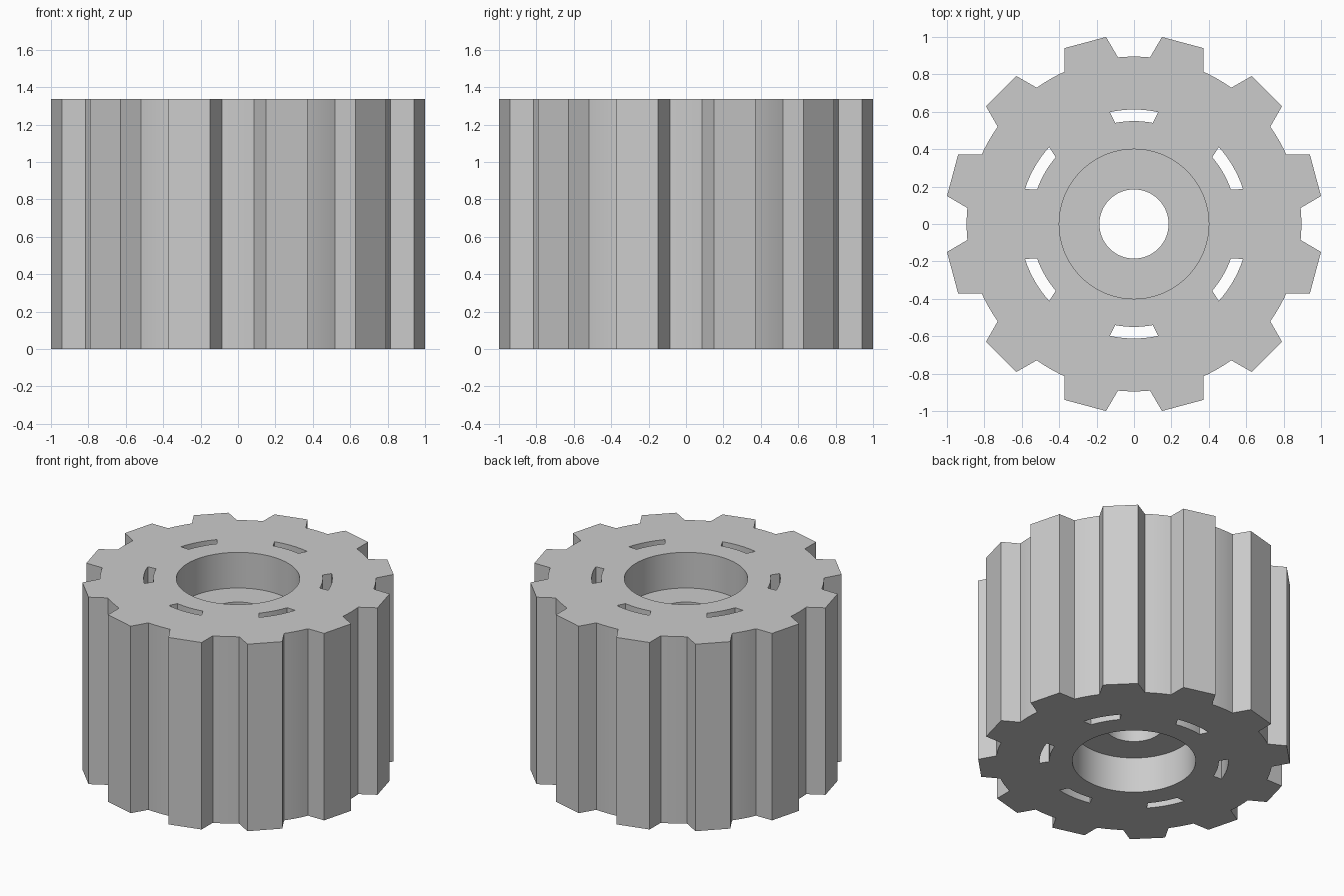
import bpy
import bmesh
from math import sin, cos, radians

cube = bpy.data.objects.get("Cube")
if cube:
    bpy.data.objects.remove(cube, do_unlink=True)

HEIGHT, RECESS = 1.338, 0.255
TEETH, SLOTS = 12, 6
TIP_R, ROOT_R = 1.011, 0.895
RECESS_R, BORE_R = 0.4, 0.185


def polar(r, deg):
    return r * cos(radians(deg)), r * sin(radians(deg))


def arc(r, start, end, steps):
    return [polar(r, start + (end - start) * i / steps) for i in range(steps + 1)]


def circle(r, steps=72):
    return arc(r, 0, 360, steps)[:-1]


def gear_outline():
    pts = []
    for i in range(TEETH):
        mid = 360 / TEETH * (i + 0.5)
        pts += arc(TIP_R, mid - 6.5, mid + 6.5, 1)       # flat tooth tip
        pts += arc(ROOT_R, mid + 9.5, mid + 20.5, 6)     # curved gap
    return pts


def slot_outline(mid):
    return arc(0.612, mid - 12.2, mid + 12.2, 8) + arc(0.55, mid + 10.5, mid - 10.5, 8)


bm = bmesh.new()


def loop(pts, z):
    return [bm.verts.new((x, y, z)) for x, y in pts]


def bridge(a, b):
    n = len(a)
    for i in range(n):
        j = (i + 1) % n
        bm.faces.new((a[i], a[j], b[j], b[i]))


def cap(loops, direction):
    edges = []
    for vs in loops:
        for i, v in enumerate(vs):
            pair = (v, vs[(i + 1) % len(vs)])
            edges.append(bm.edges.get(pair) or bm.edges.new(pair))
    bmesh.ops.triangle_fill(bm, use_beauty=True, use_dissolve=False,
                            edges=edges, normal=(0, 0, direction))


# Toothed rim and through slots
outlines = [gear_outline()]
outlines += [slot_outline(30 + 360 / SLOTS * i) for i in range(SLOTS)]
bottom = [loop(p, 0) for p in outlines]
top = [loop(p, HEIGHT) for p in outlines]
for low, high in zip(bottom, top):
    bridge(low, high)

# Recesses on both ends, joined by the central bore
bores = []
for rims, z, floor_z, direction in ((bottom, 0, RECESS, -1),
                                    (top, HEIGHT, HEIGHT - RECESS, 1)):
    mouth = loop(circle(RECESS_R), z)
    floor = loop(circle(RECESS_R), floor_z)
    bore = loop(circle(BORE_R), floor_z)
    bridge(mouth, floor)
    bridge(floor, bore)
    bores.append(bore)
    cap(rims + [mouth], direction)
bridge(*bores)
bmesh.ops.recalc_face_normals(bm, faces=bm.faces[:])

mesh = bpy.data.meshes.new("gear_wheel")
bm.to_mesh(mesh)
bm.free()
gear = bpy.data.objects.new("gear_wheel", mesh)
bpy.context.collection.objects.link(gear)

# Plain grey material
grey = bpy.data.materials.new("light_grey")
grey.use_nodes = True
colour = (0.6, 0.6, 0.6, 1)
grey.diffuse_color = colour
grey.node_tree.nodes["Principled BSDF"].inputs["Base Color"].default_value = colour
mesh.materials.append(grey)

bpy.ops.object.select_all(action='DESELECT')
gear.select_set(True)
bpy.context.view_layer.objects.active = gear
bpy.ops.object.shade_smooth_by_angle(angle=radians(25))
